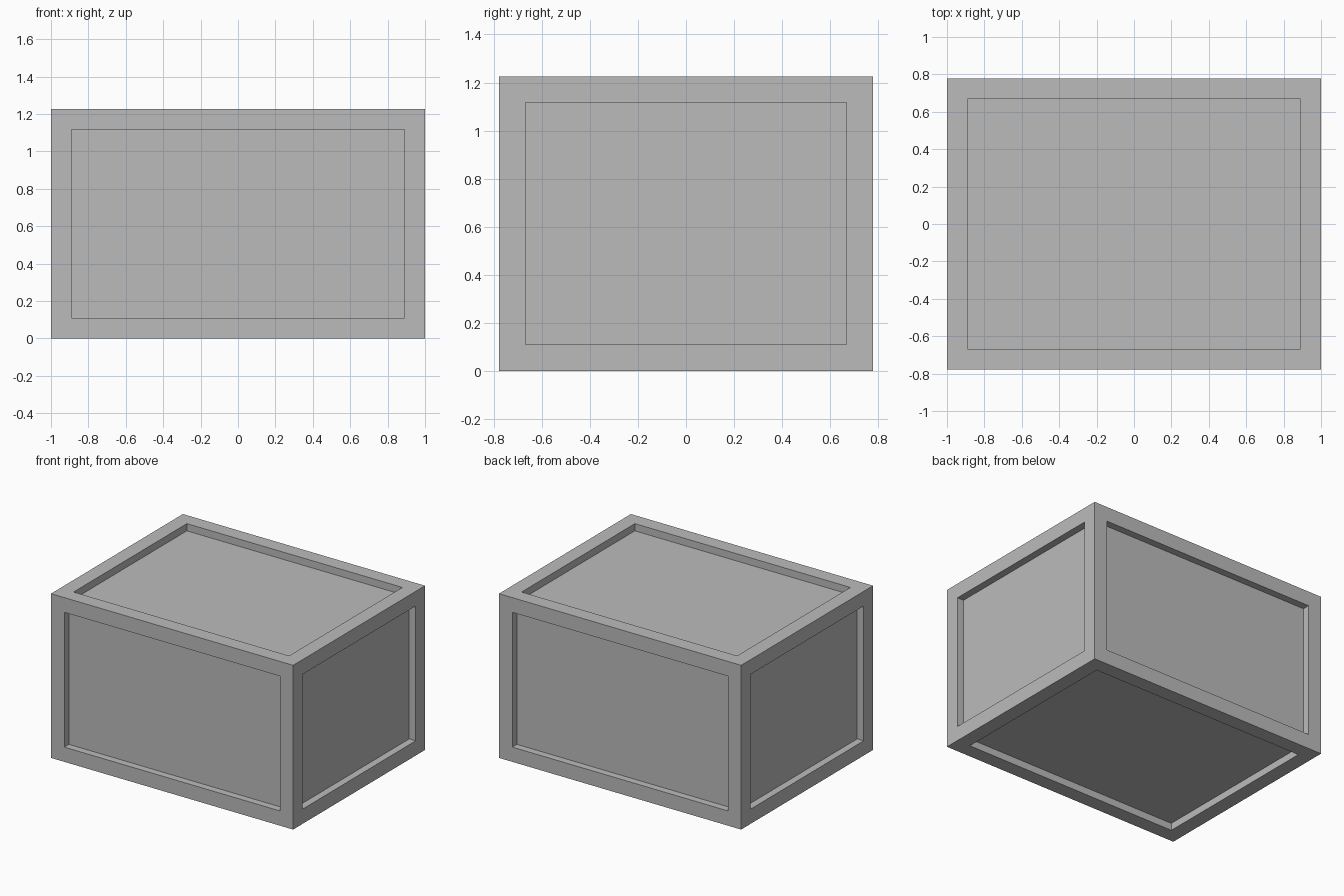
import bpy, bmesh
from mathutils import Vector

if "Cube" in bpy.data.objects:
    bpy.data.objects.remove(bpy.data.objects["Cube"])

SIZE = Vector((2.0, 1.556, 1.226))   # overall box
BORDER = 0.11                        # frame width around each panel
DEPTH = 0.054                        # how far the panels sit back

grey = bpy.data.materials.new("plain grey")
grey.diffuse_color = (0.5, 0.5, 0.5, 1.0)
grey.use_nodes = True
grey.node_tree.nodes["Principled BSDF"].inputs["Base Color"].default_value = grey.diffuse_color

# Crate body: a box standing on the ground
bm = bmesh.new()
bmesh.ops.create_cube(bm, size=1.0)
bmesh.ops.scale(bm, vec=SIZE, verts=bm.verts)
bmesh.ops.translate(bm, vec=(0, 0, SIZE.z / 2), verts=bm.verts)

# Recessed panels: inset every side, then push it straight in
panels = list(bm.faces)
bmesh.ops.inset_individual(bm, faces=panels, thickness=BORDER, use_even_offset=True)
for panel in panels:
    inward = -panel.normal.copy()
    moved = bmesh.ops.extrude_discrete_faces(bm, faces=[panel])["faces"][0]
    bmesh.ops.translate(bm, vec=inward * DEPTH, verts=moved.verts)

bmesh.ops.recalc_face_normals(bm, faces=bm.faces)
mesh = bpy.data.meshes.new("panelled_crate")
bm.to_mesh(mesh)
bm.free()
mesh.materials.append(grey)
crate = bpy.data.objects.new("panelled_crate", mesh)
bpy.context.collection.objects.link(crate)
